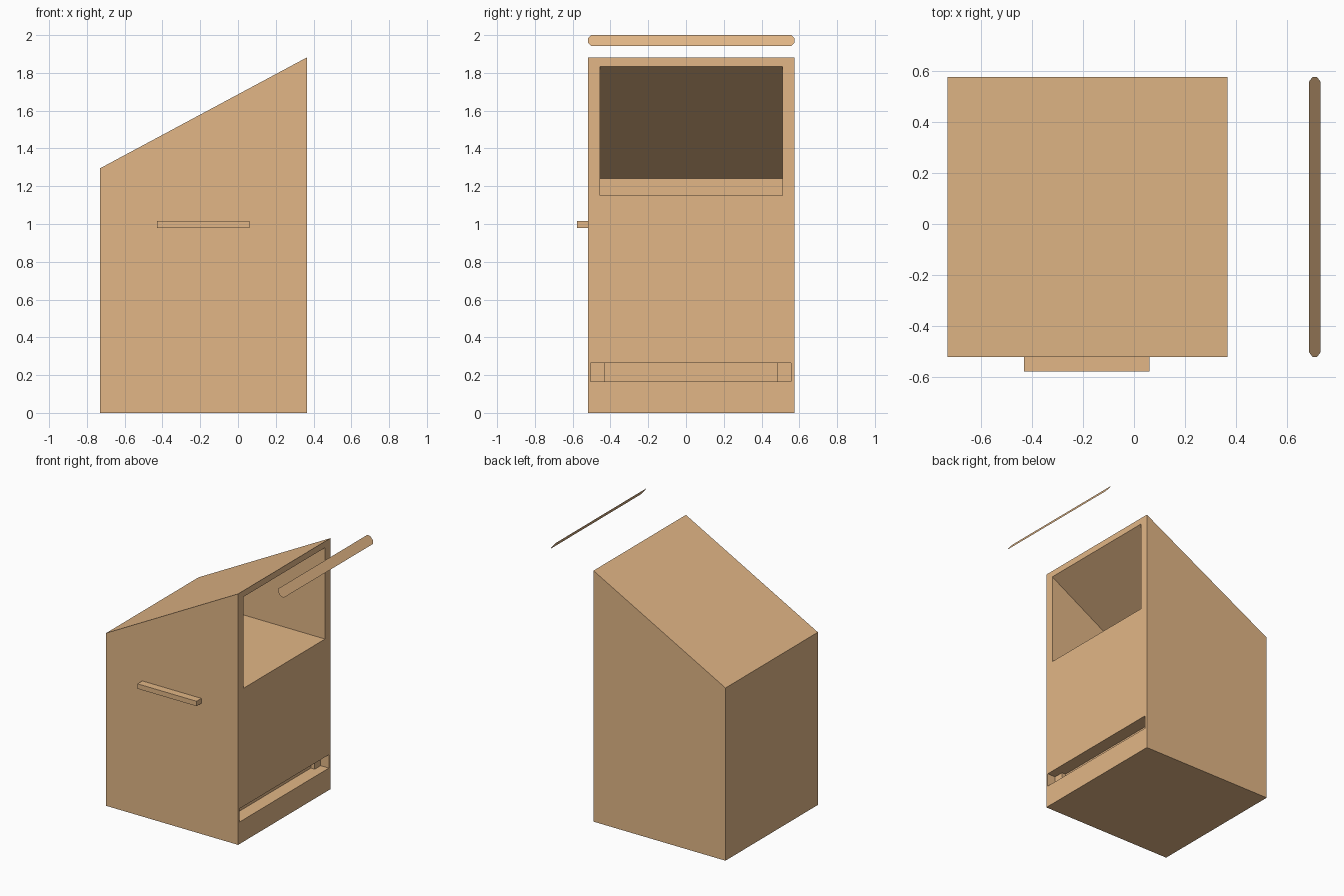
import bpy, bmesh
from mathutils import Vector

if "Cube" in bpy.data.objects:
    bpy.data.objects.remove(bpy.data.objects["Cube"])

wood = bpy.data.materials.new("tan_panel")
wood.diffuse_color = (0.76, 0.47, 0.24, 1)
wood.use_nodes = True
wood.node_tree.nodes["Principled BSDF"].inputs["Base Color"].default_value = wood.diffuse_color

X0, X1 = -0.73, 0.365      # body back and opening side
Y0, Y1 = -0.52, 0.575      # body front and rear
SEAM = 1.10                # joint between bin and hood


def prism(name, pts, extrude=None):
    """Polygon from 3D points, optionally extruded into a closed solid."""
    bm = bmesh.new()
    face = bm.faces.new([bm.verts.new(p) for p in pts])
    if extrude:
        res = bmesh.ops.extrude_face_region(bm, geom=[face], use_keep_orig=True)
        verts = [g for g in res["geom"] if isinstance(g, bmesh.types.BMVert)]
        bmesh.ops.translate(bm, verts=verts, vec=Vector(extrude))
        bmesh.ops.recalc_face_normals(bm, faces=bm.faces)
    mesh = bpy.data.meshes.new(name)
    bm.to_mesh(mesh)
    bm.free()
    mesh.materials.append(wood)
    obj = bpy.data.objects.new(name, mesh)
    bpy.context.collection.objects.link(obj)
    return obj


def side_prism(name, xz, y0, y1):
    return prism(name, [(x, y0, z) for x, z in xz], (0, y1 - y0, 0))


def box_xz(x0, x1, z0, z1):
    return [(x0, z0), (x1, z0), (x1, z1), (x0, z1)]


def cut(obj, cutter):
    mod = obj.modifiers.new("recess", 'BOOLEAN')
    mod.operation = 'DIFFERENCE'
    mod.solver = 'EXACT'
    mod.object = cutter
    cutter.hide_render = True
    bpy.context.view_layer.objects.active = obj
    bpy.ops.object.modifier_apply(modifier=mod.name)
    bpy.data.objects.remove(cutter)


# Lower bin with a stepped slot near the floor
lower_bin = side_prism("lower_bin", box_xz(X0, X1, 0, SEAM), Y0, Y1)
out, end, mid = X1 + 0.1, X1 - 0.068, X1 - 0.10
slot_xy = [(out, -0.505), (out, 0.555), (end, 0.555), (end, 0.485),
           (mid, 0.485), (mid, -0.43), (end, -0.43), (end, -0.505)]
cut(lower_bin, prism("slot_cutter", [(x, y, 0.165) for x, y in slot_xy], (0, 0, 0.1)))

# Sloped hood with a hollow opening to the right
hood = side_prism("sloped_hood", [(X0, SEAM), (X1, SEAM), (X1, 1.882), (X0, 1.295)], Y0, Y1)
bx, slope = -0.68, (1.835 - 1.24) / (X1 + 0.68)
cut(hood, side_prism("opening_cutter",
                     [(bx, 1.15), (out, 1.15), (out, 1.835 + 0.1 * slope), (bx, 1.24)],
                     -0.455, 0.51))

# Front handle
side_prism("front_handle", box_xz(-0.43, 0.06, 0.98, 1.017), -0.577, Y0)

# Thin tilted strip with clipped corners, floating beyond the opening
c = 0.3
strip = [(Y0, c), (Y0 + 0.018, 0), (Y1 - 0.018, 0), (Y1, c),
         (Y1, 1 - c), (Y1 - 0.018, 1), (Y0 + 0.018, 1), (Y0, 1 - c)]
prism("lid_strip", [(0.73 - 0.045 * t, y, 1.943 + 0.057 * t) for y, t in strip])
